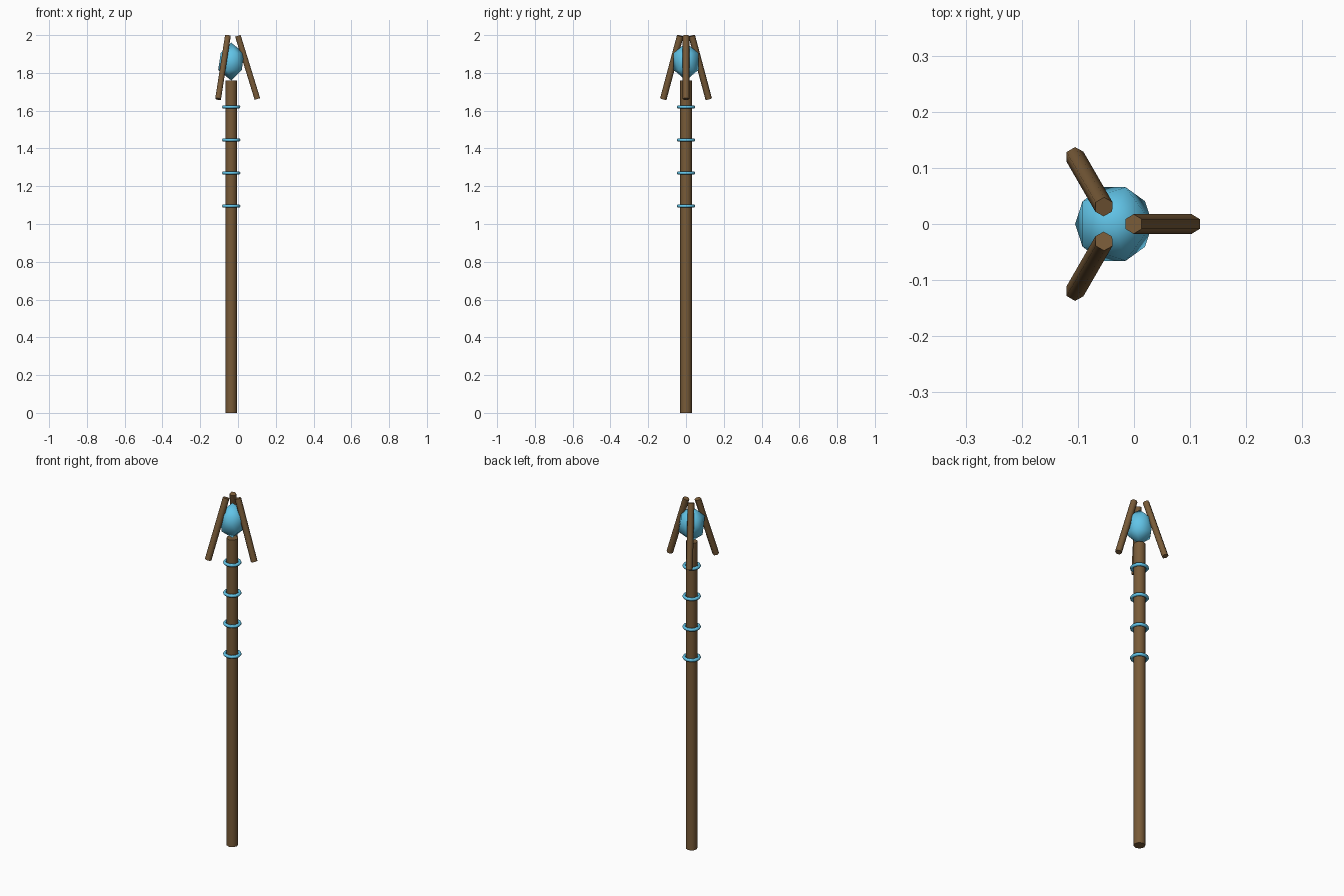
import bpy
import math
from mathutils import Matrix, Vector

if "Cube" in bpy.data.objects:
    bpy.data.objects.remove(bpy.data.objects["Cube"])

CX = -0.036  # axis of the shaft


def material(name, color):
    m = bpy.data.materials.new(name)
    m.diffuse_color = (*color, 1)
    m.use_nodes = True
    m.node_tree.nodes["Principled BSDF"].inputs["Base Color"].default_value = m.diffuse_color
    return m


wood = material("wood", (0.19, 0.105, 0.04))
blue = material("blue_crystal", (0.12, 0.55, 0.80))


def finish(name, mat, angle=50):
    ob = bpy.context.object
    ob.name = name
    ob.data.materials.append(mat)
    bpy.ops.object.shade_smooth_by_angle(angle=math.radians(angle))
    return ob


# Shaft
bpy.ops.mesh.primitive_cylinder_add(vertices=8, radius=0.031, depth=1.76,
                                    location=(CX, 0, 0.88))
finish("shaft", wood)

# Bands around the upper shaft
for i in range(4):
    bpy.ops.mesh.primitive_torus_add(major_segments=12, minor_segments=6,
                                     major_radius=0.040, minor_radius=0.009,
                                     location=(CX, 0, 1.095 + 0.175 * i))
    finish(f"band_{i + 1}", blue, 65)

# Elongated low-poly crystal
bpy.ops.mesh.primitive_ico_sphere_add(subdivisions=1, radius=1,
                                      location=(CX, 0, 1.86))
crystal = bpy.context.object
crystal.data.transform(Matrix.Diagonal((0.077, 0.077, 0.10, 1)))
finish("crystal", blue, 60)

# Three hexagonal prongs leaning in over the crystal
for i in range(3):
    spin = Matrix.Rotation(i * math.tau / 3, 4, 'Z')
    bpy.ops.mesh.primitive_cylinder_add(vertices=6, radius=0.0175, depth=0.35)
    prong = finish(f"prong_{i + 1}", wood, 65)
    prong.matrix_world = (Matrix.Translation(Vector((CX, 0, 1.829))) @ spin
                          @ Matrix.Translation(Vector((0.087, 0, 0)))
                          @ Matrix.Rotation(-0.3, 4, 'Y'))
